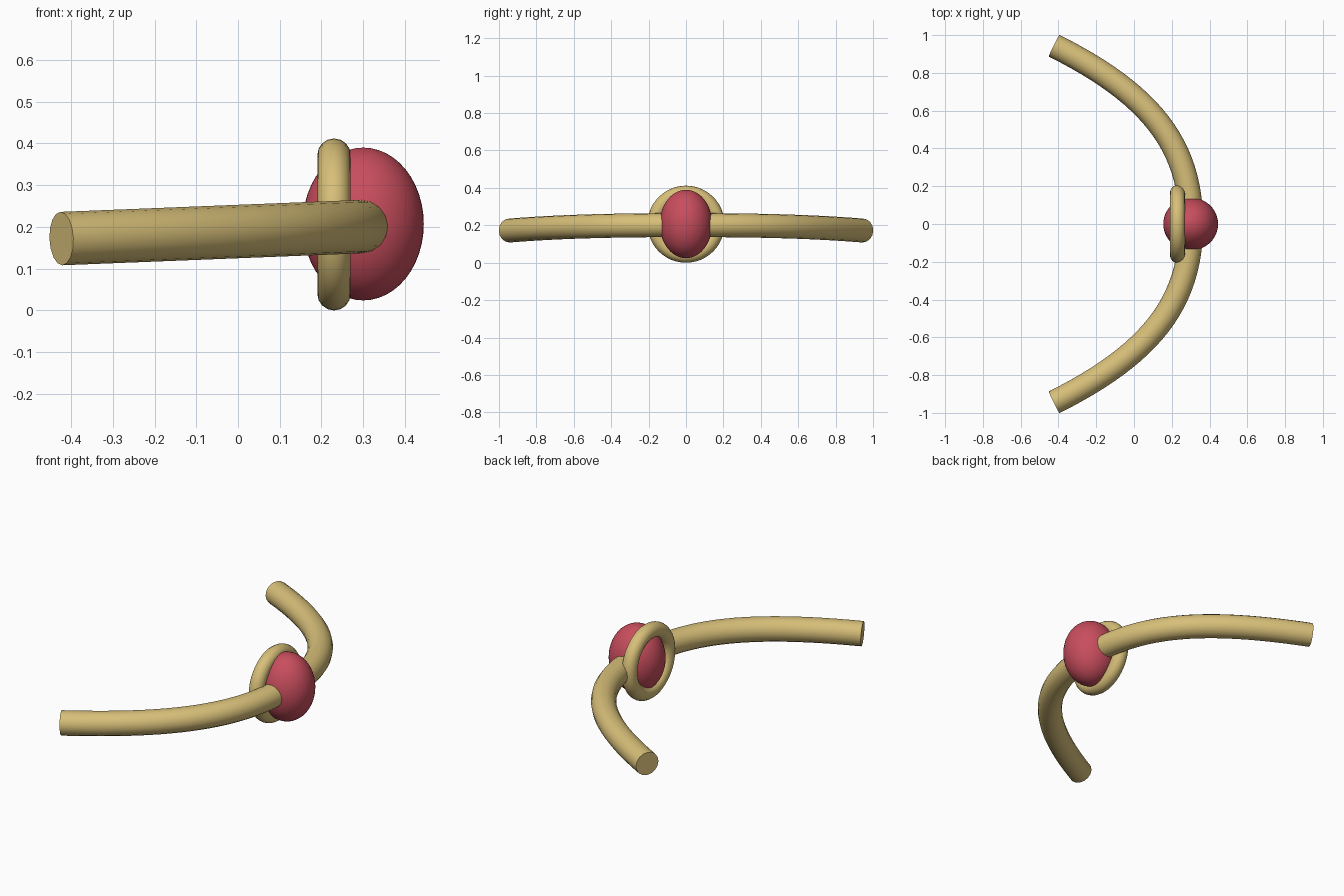
import bpy
import math

if "Cube" in bpy.data.objects:
    bpy.data.objects.remove(bpy.data.objects["Cube"])


def material(name, rgb):
    mat = bpy.data.materials.new(name)
    mat.diffuse_color = (*rgb, 1.0)
    mat.use_nodes = True
    mat.node_tree.nodes["Principled BSDF"].inputs["Base Color"].default_value = mat.diffuse_color
    return mat


gold = material("pale gold", (0.68, 0.52, 0.19))
red = material("rose red", (0.58, 0.075, 0.11))


def finish(obj, name, mat, angle=40):
    obj.name = name
    obj.data.materials.clear()
    obj.data.materials.append(mat)
    bpy.ops.object.select_all(action='DESELECT')
    obj.select_set(True)
    bpy.context.view_layer.objects.active = obj
    bpy.ops.object.shade_smooth_by_angle(angle=math.radians(angle))


# Bowed band: round tube along a symmetric curve, slightly lower at its open ends
def on_plane(x, y):
    return (x, y, 0.172 + 0.029 * (x + 0.425) / 0.727)


curve = bpy.data.curves.new("band", 'CURVE')
curve.dimensions = '3D'
curve.bevel_depth = 0.064
curve.bevel_resolution = 6
curve.resolution_u = 24
curve.use_fill_caps = True
spline = curve.splines.new('BEZIER')
spline.bezier_points.add(2)
END, NEAR_END = (-0.423, 0.944), (0.084, 0.69)
knots = [
    ((-0.93, -1.198), (END[0], -END[1]), (NEAR_END[0], -NEAR_END[1])),
    ((0.302, -0.42), (0.302, 0.0), (0.302, 0.42)),
    (NEAR_END, END, (-0.93, 1.198)),
]
for point, (left, co, right) in zip(spline.bezier_points, knots):
    point.handle_left_type = point.handle_right_type = 'FREE'
    point.handle_left = on_plane(*left)
    point.co = on_plane(*co)
    point.handle_right = on_plane(*right)
band = bpy.data.objects.new("band", curve)
bpy.context.collection.objects.link(band)
bpy.context.view_layer.objects.active = band
band.select_set(True)
bpy.ops.object.convert(target='MESH')
finish(bpy.context.view_layer.objects.active, "bowed_band", gold)

# Gem: ellipsoid, taller than wide
bpy.ops.mesh.primitive_uv_sphere_add(segments=48, ring_count=24, radius=1,
                                     location=(0.3, 0, 0.207))
gem = bpy.context.object
gem.scale = (0.145, 0.14, 0.183)
bpy.ops.object.transform_apply(location=False, rotation=False, scale=True)
finish(gem, "gem", red)

# Setting: upright ring around the inner side of the gem
bpy.ops.mesh.primitive_torus_add(major_segments=48, minor_segments=16,
                                 major_radius=0.166, minor_radius=0.04,
                                 location=(0.23, 0, 0.206),
                                 rotation=(0, math.pi / 2, 0))
finish(bpy.context.object, "gem_setting_ring", gold)
